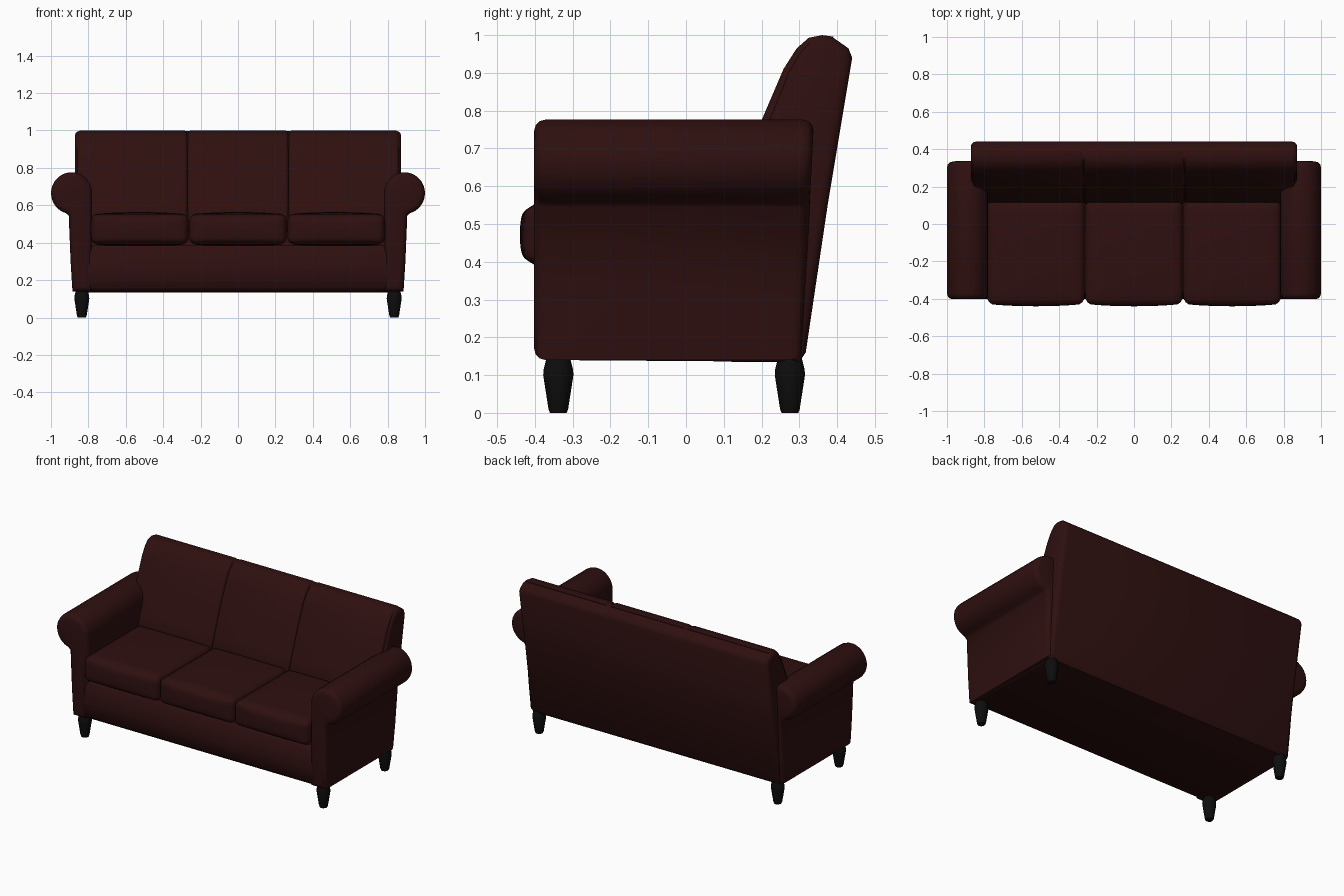
import bpy, bmesh, math
from mathutils import Vector

cube = bpy.data.objects.get("Cube")
if cube:
    bpy.data.objects.remove(cube, do_unlink=True)


def material(name, colour):
    m = bpy.data.materials.new(name)
    m.use_nodes = True
    m.diffuse_color = colour
    m.node_tree.nodes["Principled BSDF"].inputs["Base Color"].default_value = colour
    return m


LEATHER = material("dark red leather", (0.028, 0.005, 0.005, 1))
WOOD = material("black wood", (0.004, 0.004, 0.004, 1))


def finish(name, bm, mat, angle=50):
    bmesh.ops.recalc_face_normals(bm, faces=bm.faces)
    mesh = bpy.data.meshes.new(name)
    bm.to_mesh(mesh)
    bm.free()
    mesh.materials.append(mat)
    ob = bpy.data.objects.new(name, mesh)
    bpy.context.collection.objects.link(ob)
    bpy.ops.object.select_all(action='DESELECT')
    ob.select_set(True)
    bpy.context.view_layer.objects.active = ob
    bpy.ops.object.shade_smooth_by_angle(angle=math.radians(angle))
    return ob


def extrude(profile, place, start, end, bevel):
    """Prism of a 2D profile from start to end, with rounded rims."""
    bm = bmesh.new()
    face = bm.faces.new([bm.verts.new(place(a, b, start)) for a, b in profile])
    out = bmesh.ops.extrude_face_region(bm, geom=[face], use_keep_orig=True)
    delta = Vector(place(0, 0, end)) - Vector(place(0, 0, start))
    top = [v for v in out["geom"] if isinstance(v, bmesh.types.BMVert)]
    bmesh.ops.translate(bm, verts=top, vec=delta)
    bmesh.ops.recalc_face_normals(bm, faces=bm.faces)
    caps = [f for f in bm.faces if len(f.verts) == len(profile)]
    rims = list({e for f in caps for e in f.edges})
    bmesh.ops.bevel(bm, geom=rims, offset=bevel, segments=3, profile=0.5,
                    affect='EDGES', clamp_overlap=False)
    return bm


def along_x(a, b, t):
    return (t, a, b)


def along_y(a, b, t):
    return (a, t, b)


def cushion(name, centre, half, radius, puff):
    """Rounded box whose broad faces swell towards the middle."""
    bm = bmesh.new()
    bmesh.ops.create_cube(bm, size=2)
    bmesh.ops.subdivide_edges(bm, edges=bm.edges, cuts=11, use_grid_fill=True)
    for v in bm.verts:
        u = [math.copysign(abs(c) ** 0.6, c) for c in v.co]
        p = Vector([c * h for c, h in zip(u, half)])
        core = Vector([max(r - h, min(h - r, c)) for c, h, r in zip(p, half, [radius] * 3)])
        if (p - core).length > 1e-6:
            p = core + (p - core).normalized() * radius
        p.z += puff * u[2] * (1 - u[0] ** 2) * (1 - u[1] ** 2)
        p.y += puff * u[1] * (1 - u[0] ** 2) * (1 - u[2] ** 2)
        v.co = p + Vector(centre)
    return finish(name, bm, LEATHER)


# Base rail under the seat
rail = [(-0.37, 0.14), (-0.395, 0.16), (-0.4, 0.25), (-0.395, 0.35),
        (-0.37, 0.385), (0.33, 0.385), (0.315, 0.16), (0.3, 0.135)]
finish("base", extrude(rail, along_x, -0.87, 0.87, 0.015), LEATHER)

# Sloping backrest shell
back = [(0.3, 0.135), (0.317, 0.16), (0.375, 0.55), (0.44, 0.94), (0.43, 0.965),
        (0.39, 0.993), (0.36, 0.997), (0.33, 0.987), (0.3, 0.955), (0.27, 0.905),
        (0.215, 0.77), (0.12, 0.52), (0.12, 0.135)]
finish("backrest", extrude(back, along_x, -0.872, 0.872, 0.025), LEATHER)

# Three padded back panels, meeting at shallow seams
panel = [(0.14, 0.4), (0.102, 0.5), (0.142, 0.62), (0.198, 0.77), (0.258, 0.91),
         (0.293, 0.965), (0.325, 0.993), (0.36, 1.0), (0.39, 0.996), (0.37, 0.93),
         (0.3, 0.75), (0.2, 0.4)]
for label, x0, x1 in (("right", -0.86, -0.27), ("middle", -0.27, 0.27), ("left", 0.27, 0.86)):
    finish(label + "_back_panel", extrude(panel, along_x, x0, x1, 0.018), LEATHER)

# Rolled arms, with the rear leaning along the backrest
arm = [(0.78, 0.14), (0.885, 0.14), (0.895, 0.3), (0.905, 0.545)]
for i in range(17):
    t = math.radians(-75 + i * 255 / 16)
    arm.append((0.89 + 0.11 * math.cos(t), 0.665 + 0.112 * math.sin(t)))
for label, side in (("left", 1), ("right", -1)):
    bm = extrude([(side * a, b) for a, b in arm], along_y, -0.402, 0.335, 0.03)
    for v in bm.verts:
        if v.co.y > 0:
            v.co.y += 0.05 * (v.co.z - 0.7)
    finish(label + "_arm", bm, LEATHER)

# Seat cushions
for label, x in (("right", -0.525), ("middle", 0), ("left", 0.525)):
    cushion(label + "_seat_cushion", (x, -0.15, 0.472), (0.26, 0.278, 0.08), 0.035, 0.012)

# Tapered turned legs
for depth, y in (("front", -0.338), ("rear", 0.275)):
    for label, x in (("left", 0.835), ("right", -0.835)):
        bm = bmesh.new()
        rings = []
        for z, r in ((0, 0.022), (0.01, 0.026), (0.1, 0.04), (0.115, 0.039), (0.15, 0.03)):
            rings.append([bm.verts.new((x + r * math.cos(i * math.tau / 12),
                                        y + r * math.sin(i * math.tau / 12), z))
                          for i in range(12)])
        for low, high in zip(rings, rings[1:]):
            for i in range(12):
                j = (i + 1) % 12
                bm.faces.new((low[i], low[j], high[j], high[i]))
        bm.faces.new(rings[0])
        bm.faces.new(rings[-1])
        finish(depth + "_" + label + "_leg", bm, WOOD, 40)
